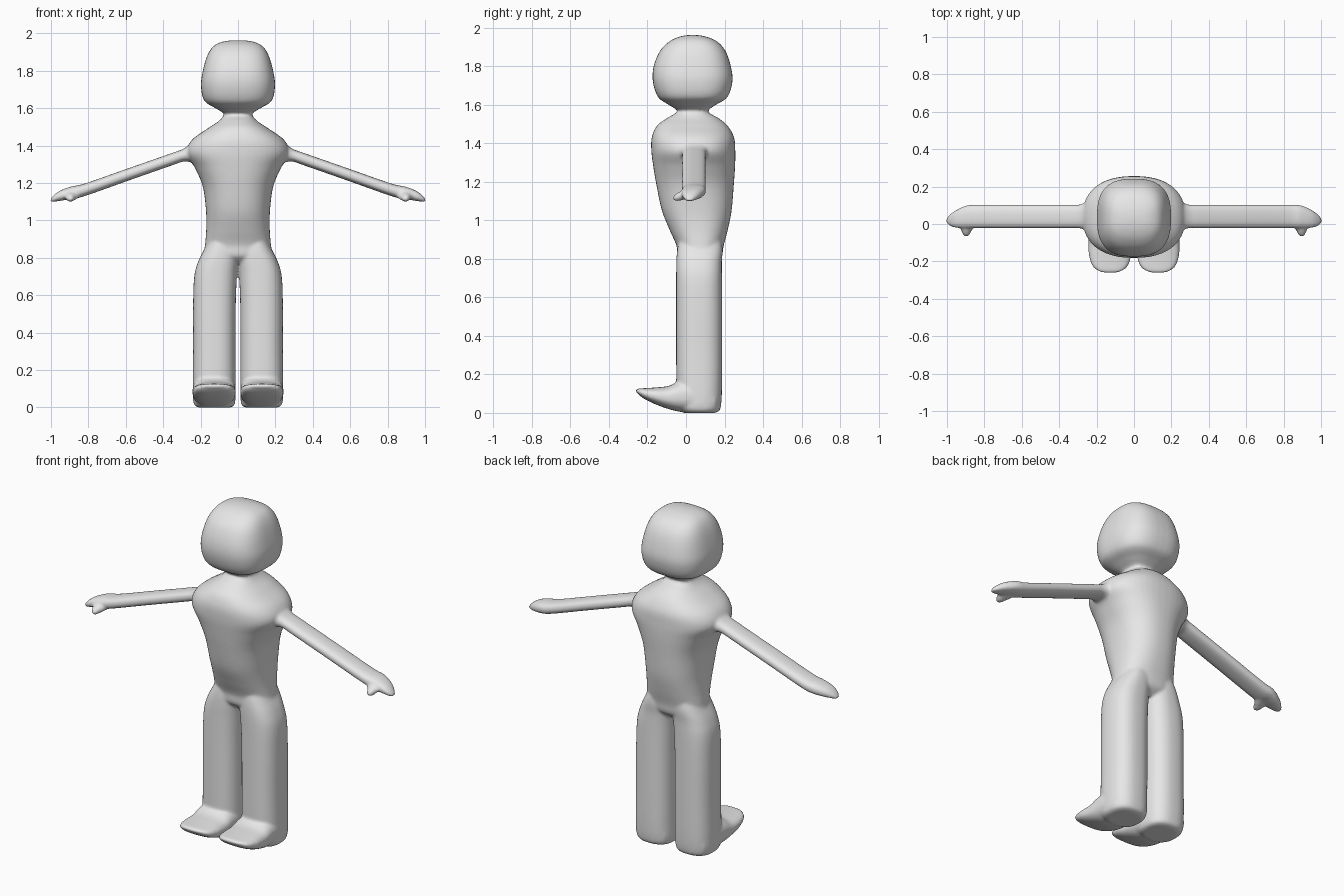
import bpy
import bmesh
from math import cos, sin, tau, copysign
from mathutils import Vector

cube = bpy.data.objects.get("Cube")
if cube:
    bpy.data.objects.remove(cube, do_unlink=True)

STEPS = 6
SIDES = 48


def spline(rows):
    """Smooth in-between sections through the given ones."""
    rows = [Vector(row) for row in rows]
    result = []
    for i in range(len(rows) - 1):
        before = rows[max(i - 1, 0)]
        start, end = rows[i], rows[i + 1]
        after = rows[min(i + 2, len(rows) - 1)]
        for step in range(STEPS):
            t = step / STEPS
            slope_in = (end - before) / 2
            slope_out = (after - start) / 2
            result.append(start * (2 * t**3 - 3 * t**2 + 1)
                          + slope_in * (t**3 - 2 * t**2 + t)
                          + end * (3 * t**2 - 2 * t**3)
                          + slope_out * (t**3 - t**2))
    result.append(rows[-1])
    return result


def rounded(value, power):
    return copysign(abs(value) ** (2 / power), value)


def loft(bm, axis, rows, power=2.0, side=1):
    """Skin rounded-box sections: (position, u_min, u_max, v_min, v_max)."""
    u_axis, v_axis = [k for k in range(3) if k != axis]
    rings = []
    for pos, u_min, u_max, v_min, v_max in spline(rows):
        ring = []
        for k in range(SIDES):
            angle = tau * k / SIDES
            point = Vector((0, 0, 0))
            point[axis] = pos
            point[u_axis] = (u_min + u_max) / 2 + (u_max - u_min) / 2 * rounded(cos(angle), power)
            point[v_axis] = (v_min + v_max) / 2 + (v_max - v_min) / 2 * rounded(sin(angle), power)
            point.x *= side
            ring.append(bm.verts.new(point))
        rings.append(ring)
    faces = [bm.faces.new(rings[0]), bm.faces.new(rings[-1])]
    for low, high in zip(rings, rings[1:]):
        for k in range(SIDES):
            n = (k + 1) % SIDES
            faces.append(bm.faces.new((low[k], low[n], high[n], high[k])))
    bmesh.ops.recalc_face_normals(bm, faces=faces)


def symmetric(rows):
    return [(z, -half, half, front, back) for z, half, front, back in rows]


# Sections of the head and torso: height, half width, front, back
head = symmetric([
    (1.53, .07, -.04, .11), (1.57, .075, -.045, .115), (1.60, .12, -.09, .155),
    (1.64, .18, -.145, .215), (1.72, .198, -.172, .241), (1.80, .188, -.168, .233),
    (1.88, .165, -.135, .205), (1.93, .133, -.085, .16), (1.955, .085, -.03, .10),
    (1.963, .03, .02, .05),
])
torso = symmetric([
    (1.585, .075, -.045, .115), (1.56, .078, -.05, .118), (1.53, .105, -.10, .17),
    (1.49, .165, -.152, .217), (1.43, .247, -.178, .25), (1.36, .275, -.18, .256),
    (1.28, .23, -.17, .255), (1.18, .188, -.153, .248), (1.05, .171, -.125, .237),
    (.95, .17, -.085, .217), (.87, .176, -.05, .196), (.81, .18, -.042, .184),
    (.77, .12, .0, .14),
])

# Left limbs; the right ones are mirrored
leg = [
    (.92, .02, .14, -.03, .18), (.85, .0, .178, -.045, .19), (.78, .0, .213, -.05, .186),
    (.70, .006, .234, -.051, .187), (.55, .012, .24, -.051, .188),
    (.32, .013, .24, -.051, .188), (.13, .013, .242, -.05, .187),
    (.04, .014, .24, -.045, .182), (.01, .022, .23, -.03, .172), (.0, .04, .21, -.01, .15),
]
foot = [
    (.15, .03, .225, .005, .12), (.06, .014, .24, .002, .17), (-.03, .012, .243, .006, .165),
    (-.09, .012, .243, .02, .14), (-.16, .014, .242, .045, .132),
    (-.22, .03, .225, .075, .128), (-.25, .062, .194, .10, .126),
    (-.262, .10, .155, .111, .121),
]
arm = [
    (.18, -.05, .13, 1.31, 1.45), (.24, -.04, .12, 1.31, 1.42), (.29, -.023, .104, 1.315, 1.384),
    (.36, -.022, .103, 1.292, 1.358), (.60, -.022, .103, 1.208, 1.274),
    (.82, -.022, .103, 1.13, 1.197), (.89, -.022, .1, 1.115, 1.182),
    (.95, -.02, .075, 1.105, 1.16), (.985, -.01, .05, 1.1, 1.135), (1.003, .005, .03, 1.1, 1.113),
]
thumb = [
    (.04, .84, .92, 1.12, 1.165), (-.01, .85, .928, 1.108, 1.155), (-.04, .87, .922, 1.1, 1.145),
    (-.06, .88, .912, 1.102, 1.132), (-.068, .89, .902, 1.108, 1.12),
]

bm = bmesh.new()
loft(bm, 2, head, power=2.7)
loft(bm, 2, torso, power=2.35)
for side in (1, -1):
    loft(bm, 2, leg, power=2.5, side=side)
    loft(bm, 1, foot, power=2.5, side=side)
    loft(bm, 0, arm, power=2.5, side=side)
    loft(bm, 1, thumb, side=side)

mesh = bpy.data.meshes.new("body")
bm.to_mesh(mesh)
bm.free()
body = bpy.data.objects.new("body", mesh)
bpy.context.collection.objects.link(body)

# Plain grey surface
grey = bpy.data.materials.new("light grey")
grey.use_nodes = True
colour = (.8, .8, .8, 1)
grey.diffuse_color = colour
grey.node_tree.nodes["Principled BSDF"].inputs["Base Color"].default_value = colour
mesh.materials.append(grey)

# Fuse the parts into one skin and soften the joins
fuse = body.modifiers.new("fuse", "REMESH")
fuse.mode = "VOXEL"
fuse.voxel_size = .008
fuse.use_smooth_shade = True
soften = body.modifiers.new("soften", "SMOOTH")
soften.factor = .5
soften.iterations = 6
